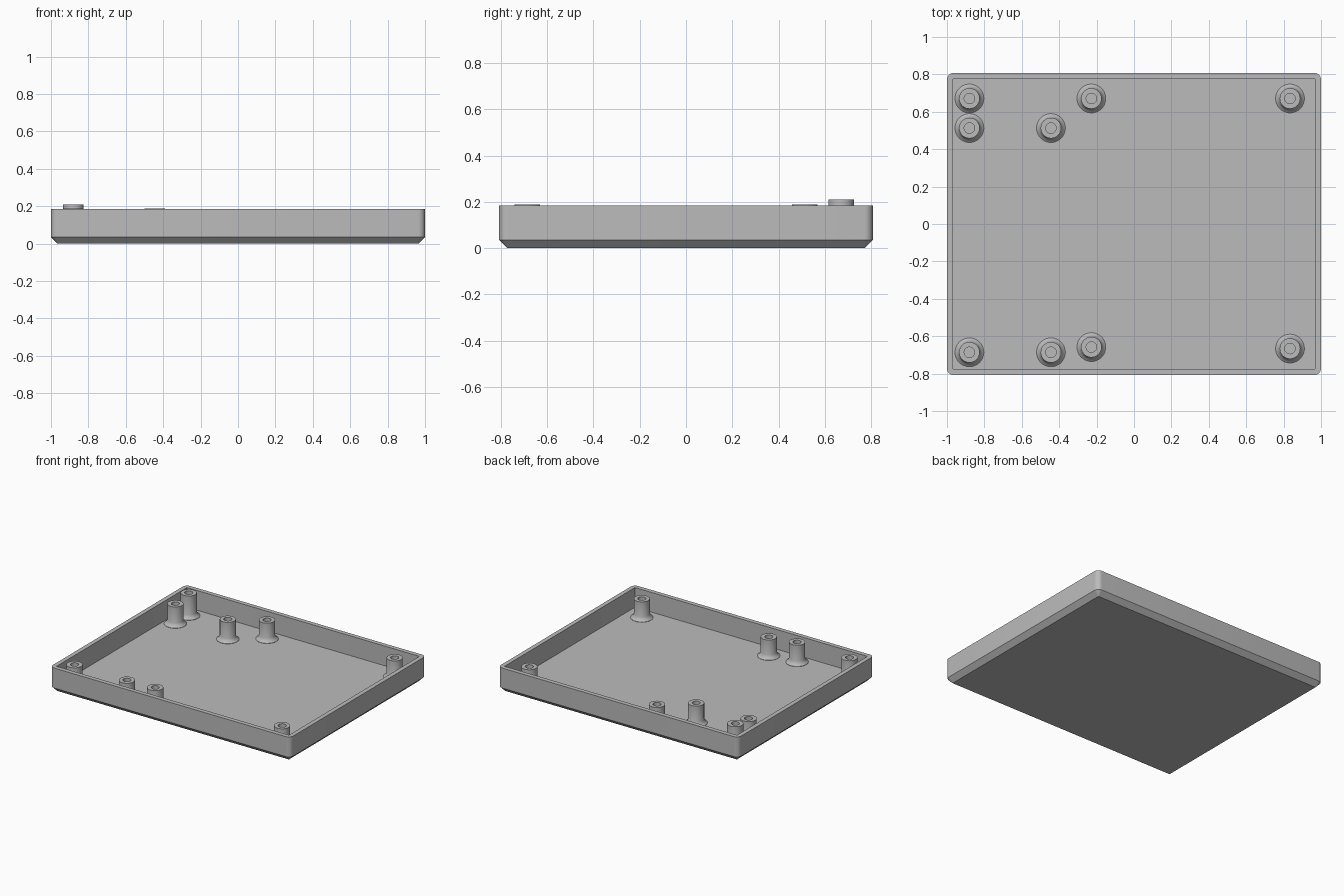
import bpy, bmesh, math

if "Cube" in bpy.data.objects:
    bpy.data.objects.remove(bpy.data.objects["Cube"])

HALF_X, HALF_Y, RIM_Z = 1.0, 0.808, 0.185
WALL, FLOOR_Z, CHAMFER = 0.033, 0.037, 0.035

grey = bpy.data.materials.new("plain grey")
grey.diffuse_color = (0.5, 0.5, 0.5, 1)
grey.use_nodes = True
grey.node_tree.nodes["Principled BSDF"].inputs["Base Color"].default_value = grey.diffuse_color


def finish(name, bm):
    bmesh.ops.recalc_face_normals(bm, faces=bm.faces)
    mesh = bpy.data.meshes.new(name)
    bm.to_mesh(mesh)
    bm.free()
    mesh.materials.append(grey)
    obj = bpy.data.objects.new(name, mesh)
    bpy.context.collection.objects.link(obj)
    bpy.ops.object.select_all(action='DESELECT')
    obj.select_set(True)
    bpy.context.view_layer.objects.active = obj
    bpy.ops.object.shade_smooth_by_angle(angle=math.radians(30))
    return obj


def rounded_ring(bm, inset, radius, z, steps=8):
    """Rounded rectangle loop of vertices, inset from the outer size."""
    ring = []
    for i, (sx, sy) in enumerate([(1, 1), (-1, 1), (-1, -1), (1, -1)]):
        cx = sx * (HALF_X - inset - radius)
        cy = sy * (HALF_Y - inset - radius)
        for s in range(steps + 1):
            a = math.radians(90 * (i + s / steps))
            ring.append(bm.verts.new((cx + radius * math.cos(a),
                                      cy + radius * math.sin(a), z)))
    return ring


def bridge(bm, a, b):
    for i in range(len(a)):
        j = (i + 1) % len(a)
        bm.faces.new((a[i], a[j], b[j], b[i]))


# Open tray: chamfered bottom, rounded outer corners, square inner pocket
bm = bmesh.new()
rings = [rounded_ring(bm, CHAMFER, 0.002, 0),
         rounded_ring(bm, 0, 0.037, CHAMFER),
         rounded_ring(bm, 0, 0.037, RIM_Z),
         rounded_ring(bm, WALL, 0.002, RIM_Z),
         rounded_ring(bm, WALL, 0.002, FLOOR_Z)]
for lower, upper in zip(rings, rings[1:]):
    bridge(bm, lower, upper)
bm.faces.new(rings[0])
bm.faces.new(rings[-1])
finish("tray", bm)


def standoff(name, x, y, top, sides=40):
    """Hollow post with a flared foot, turned from a profile."""
    foot, post, hole = 0.077, 0.055, 0.028
    profile = [(foot, FLOOR_Z - 0.004), (foot, FLOOR_Z + 0.002),
               (0.064, FLOOR_Z + 0.012), (post, FLOOR_Z + 0.032),
               (post, top), (hole, top), (hole, FLOOR_Z + 0.003)]
    bm = bmesh.new()
    rings = [[bm.verts.new((x + r * math.cos(math.tau * k / sides),
                            y + r * math.sin(math.tau * k / sides), z))
              for k in range(sides)] for r, z in profile]
    for lower, upper in zip(rings, rings[1:]):
        bridge(bm, lower, upper)
    bm.faces.new(rings[0])
    bm.faces.new(rings[-1])
    finish(name, bm)


# Standoffs: x, y, top height
posts = [(-0.88, 0.671, 0.21), (-0.88, 0.513, 0.188), (-0.444, 0.513, 0.188),
         (-0.88, -0.686, 0.188), (-0.444, -0.686, 0.188),
         (-0.228, 0.671, 0.18), (0.834, 0.671, 0.18),
         (-0.228, -0.658, 0.18), (0.834, -0.666, 0.18)]
for n, (x, y, top) in enumerate(posts, 1):
    standoff(f"standoff_{n}", x, y, top)
